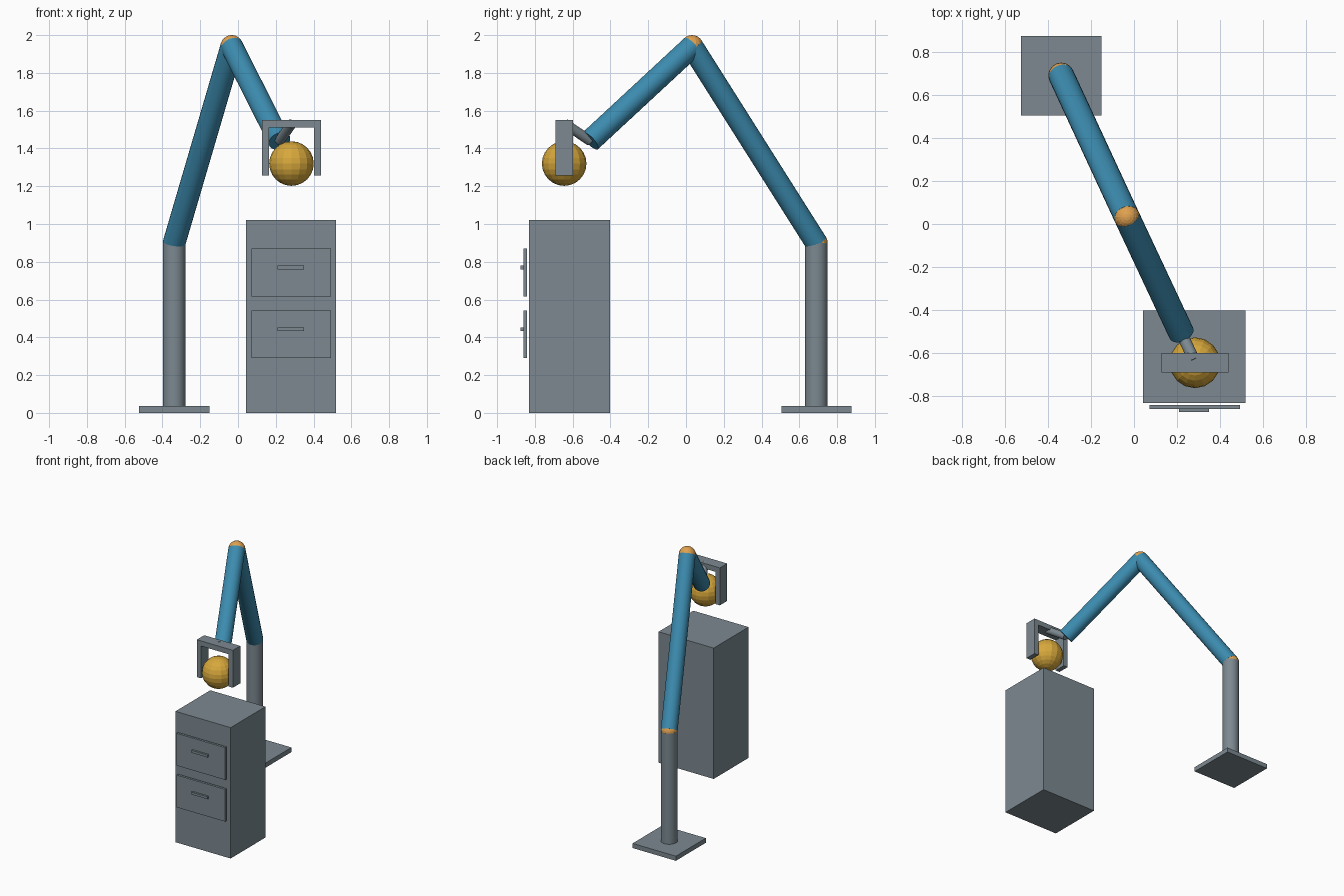
import bpy
from mathutils import Vector

if "Cube" in bpy.data.objects:
    bpy.data.objects.remove(bpy.data.objects["Cube"])


def material(name, rgb):
    m = bpy.data.materials.new(name)
    m.diffuse_color = (*rgb, 1)
    m.use_nodes = True
    m.node_tree.nodes["Principled BSDF"].inputs["Base Color"].default_value = m.diffuse_color
    return m


GREY = material("steel grey", (0.20, 0.25, 0.28))
BLUE = material("arm blue", (0.045, 0.26, 0.43))
ORANGE = material("joint orange", (0.75, 0.36, 0.08))
GOLD = material("ball gold", (0.68, 0.39, 0.045))


def finish(name, mat, smooth=False):
    ob = bpy.context.object
    ob.name = name
    ob.data.materials.append(mat)
    if smooth:
        bpy.ops.object.shade_smooth_by_angle()
    return ob


def box(name, lo, hi, mat):
    lo, hi = Vector(lo), Vector(hi)
    bpy.ops.mesh.primitive_cube_add(size=1, location=(lo + hi) / 2)
    bpy.context.object.scale = hi - lo
    bpy.ops.object.transform_apply(location=False, rotation=False, scale=True)
    return finish(name, mat)


def rod(name, a, b, radius, mat, sides=24):
    a, b = Vector(a), Vector(b)
    d = b - a
    bpy.ops.mesh.primitive_cylinder_add(
        vertices=sides, radius=radius, depth=d.length, location=(a + b) / 2,
        rotation=d.to_track_quat('Z', 'Y').to_euler())
    return finish(name, mat, True)


def ball(name, centre, radius, mat, segments=16, rings=12):
    bpy.ops.mesh.primitive_uv_sphere_add(
        segments=segments, ring_count=rings, radius=radius, location=centre)
    return finish(name, mat)


# Joint positions along the arm
shoulder = (-0.338, 0.69, 0.90)
elbow = (-0.033, 0.032, 1.94)
wrist = (0.22, -0.507, 1.44)
palm = (0.283, -0.64, 1.53)

# Stand
box("base_plate", (-0.525, 0.505, 0), (-0.151, 0.875, 0.036), GREY)
rod("post", (-0.338, 0.69, 0.03), shoulder, 0.06, GREY)

# Arm
ball("shoulder_joint", shoulder, 0.06, ORANGE)
rod("upper_arm", shoulder, elbow, 0.06, BLUE)
ball("elbow_joint", elbow, 0.06, ORANGE)
rod("forearm", elbow, wrist, 0.06, BLUE)
rod("wrist_rod", wrist, palm, 0.027, GREY)

# Gripper and the ball it holds
box("gripper_bar", (0.127, -0.69, 1.51), (0.439, -0.599, 1.55), GREY)
for side, x in (("left", 0.127), ("right", 0.403)):
    box("gripper_finger_" + side, (x, -0.69, 1.258), (x + 0.036, -0.599, 1.512), GREY)
ball("held_ball", (0.283, -0.645, 1.32), 0.118, GOLD)

# Cabinet with two drawers
box("cabinet", (0.042, -0.832, 0), (0.519, -0.402, 1.022), GREY)
for level, z in (("lower", 0.291), ("upper", 0.617)):
    box("drawer_" + level, (0.071, -0.86, z), (0.492, -0.842, z + 0.252), GREY)
    box("handle_" + level, (0.209, -0.875, z + 0.143), (0.349, -0.859, z + 0.162), GREY)
